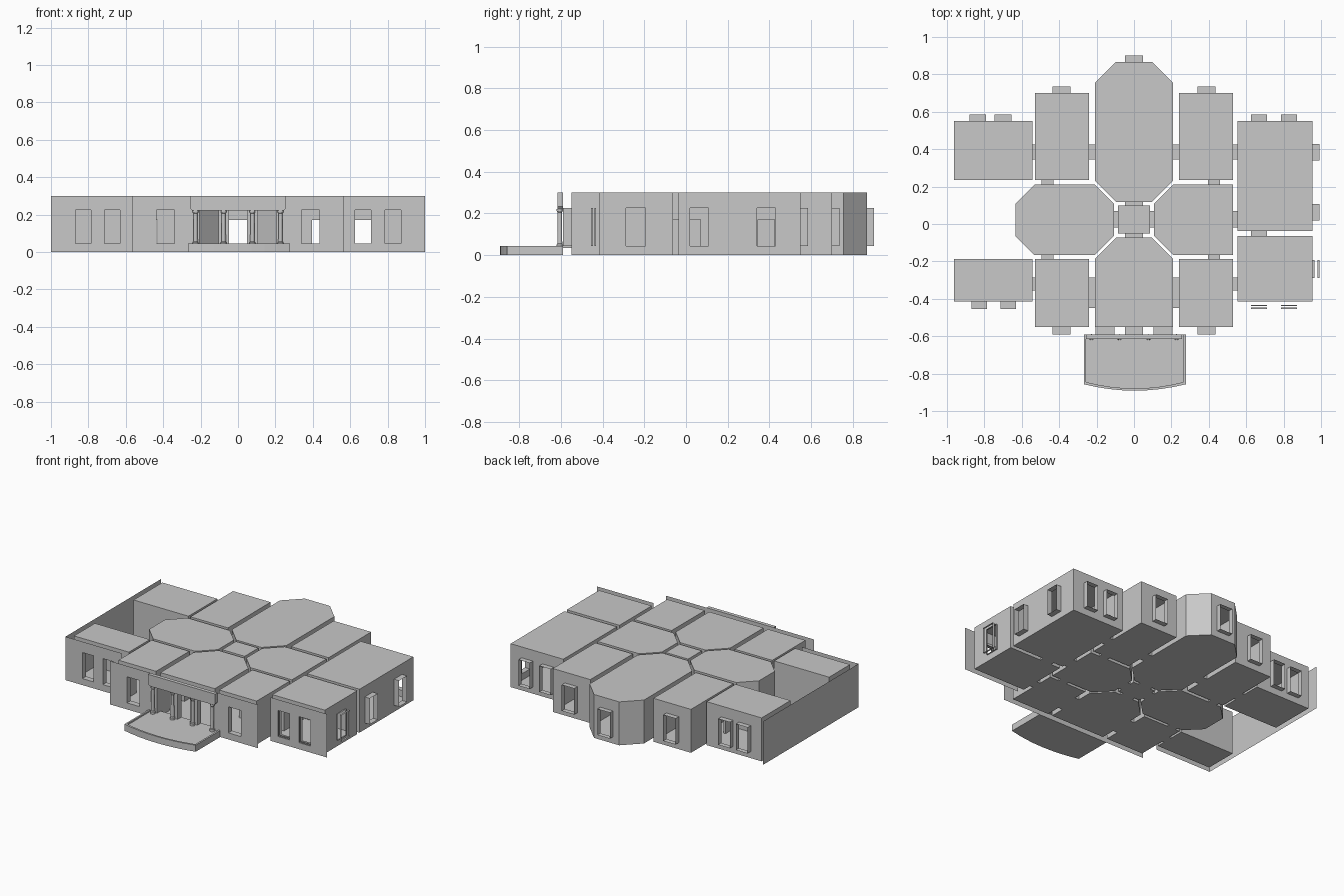
import bpy, bmesh, math
from mathutils import Vector

cube = bpy.data.objects.get("Cube")
if cube:
    bpy.data.objects.remove(cube)

stone = bpy.data.materials.new("grey_stone")
stone.use_nodes = True
GREY = (0.58, 0.58, 0.58, 1)
stone.diffuse_color = GREY
stone.node_tree.nodes["Principled BSDF"].inputs["Base Color"].default_value = GREY

TOP = 0.3
WINDOW = (0.045, 0.225)
DOOR = (0.0, 0.17)
ENTRY = (0.035, 0.222)
UP = Vector((0, 0, 1))


def make(name, build):
    bm = bmesh.new()
    build(bm)
    bmesh.ops.remove_doubles(bm, verts=bm.verts, dist=0.0001)
    mesh = bpy.data.meshes.new(name)
    bm.to_mesh(mesh)
    bm.free()
    mesh.materials.append(stone)
    obj = bpy.data.objects.new(name, mesh)
    bpy.context.collection.objects.link(obj)
    return obj


def face(bm, points):
    return bm.faces.new([bm.verts.new(p) for p in points])


# Openings: a short tunnel along one axis that also cuts every wall it meets
openings = []


def opening(name, axis, start, end, low, high, heights, slices=None):
    openings.append((axis, start, end, low, high, heights))

    def build(bm):
        z0, z1 = heights
        ring = [(low, z0), (high, z0), (high, z1), (low, z1)]
        for a, b in slices or [(start, end)]:
            for (s, z), (t, w) in zip(ring, ring[1:] + ring[:1]):
                quad = [(a, s, z), (a, t, w), (b, t, w), (b, s, z)]
                face(bm, [p if axis == "x" else (p[1], p[0], p[2]) for p in quad])
    make(name, build)


def wall(bm, p, q):
    """Upright panel from p to q, split around the openings that touch it."""
    p, q = Vector((*p, 0)), Vector((*q, 0))
    length = (q - p).length
    cuts = []
    for axis, start, end, low, high, heights in openings:
        i = 0 if axis == "x" else 1
        j = 1 - i
        if abs(p[i] - q[i]) > 0.001 or min(abs(p[i] - start), abs(p[i] - end)) > 0.002:
            continue
        span = sorted(((low - p[j]) / (q[j] - p[j]), (high - p[j]) / (q[j] - p[j])))
        if span[0] >= 0 and span[1] <= 1:
            cuts.append((span[0], span[1], heights))

    def panel(a, b, z0, z1):
        if (b - a) * length > 0.0005 and z1 - z0 > 0.0005:
            s, t = p.lerp(q, a), p.lerp(q, b)
            face(bm, [s + UP * z0, t + UP * z0, t + UP * z1, s + UP * z1])

    at = 0
    for a, b, (z0, z1) in sorted(cuts):
        panel(at, a, 0, TOP)
        panel(a, b, 0, z0)
        panel(a, b, z1, TOP)
        at = b
    panel(at, 1, 0, TOP)


def room(name, x0, y0, x1, y1, cut=0.0, corners=""):
    """Hollow room with any of its corners cut diagonally."""
    plan = []
    plan += [(x0, y0 + cut), (x0 + cut, y0)] if "sw" in corners else [(x0, y0)]
    plan += [(x1 - cut, y0), (x1, y0 + cut)] if "se" in corners else [(x1, y0)]
    plan += [(x1, y1 - cut), (x1 - cut, y1)] if "ne" in corners else [(x1, y1)]
    plan += [(x0 + cut, y1), (x0, y1 - cut)] if "nw" in corners else [(x0, y1)]

    def build(bm):
        for a, b in zip(plan, plan[1:] + plan[:1]):
            wall(bm, a, b)
        face(bm, [(x, y, TOP) for x, y in plan])
        face(bm, [(x, y, 0) for x, y in reversed(plan)])
    make(name, build)


# Plan lines shared by rooms and openings
W_OUT, W_IN, E_IN, E_OUT = -0.963, -0.543, 0.553, 0.955
SIDE_OUT, SIDE_IN, HALL = 0.528, 0.241, 0.208
N_WING, N_SIDE, N_HALL, N_LOW = 0.55, 0.70, 0.867, 0.235
S_WING, S_SIDE, S_TOP = -0.415, -0.55, -0.187
MID_N, MID_S = 0.211, -0.166
FRONT, WING_FRONT, EAST_FACE = -0.59, -0.455, 0.993

# Windows of the wings
for i, x in enumerate((-0.87, -0.715)):
    opening(f"front_left_window_{i}", "y", WING_FRONT, S_WING, x, x + 0.085, WINDOW)
for i, x in enumerate((-0.88, -0.745)):
    opening(f"back_left_window_{i}", "y", N_WING, 0.585, x, x + 0.09, WINDOW)
for i, x in enumerate((0.625, 0.785)):
    opening(f"front_right_window_{i}", "y", WING_FRONT, S_WING, x, x + 0.087, WINDOW,
            [(WING_FRONT, -0.446), (-0.439, -0.432)])
    opening(f"back_right_window_{i}", "y", N_WING, 0.585, x, x + 0.087, WINDOW)
for i, y in enumerate((0.02, 0.34)):
    opening(f"side_window_{i}", "x", E_OUT, EAST_FACE, y, y + 0.088, WINDOW)
opening("side_window_front", "x", E_OUT, EAST_FACE, -0.288, -0.193, WINDOW,
        [(E_OUT, 0.965), (0.98, EAST_FACE)])

# Windows and doorways repeated on both sides of the axis
for side, tag in ((-1, "west"), (1, "east")):
    def span(a, b):
        return sorted((side * a, side * b))
    wing = W_IN if side < 0 else E_IN
    opening(f"{tag}_front_window", "y", FRONT, S_SIDE, *span(0.34, 0.435), WINDOW)
    opening(f"{tag}_back_window", "y", N_SIDE, 0.735, *span(0.34, 0.435), WINDOW)
    link = span(0.43, 0.495) if side < 0 else span(0.395, 0.46)
    opening(f"{tag}_back_link", "y", MID_N, N_LOW, *link, DOOR)
    opening(f"{tag}_front_link", "y", S_TOP, MID_S, *link, DOOR)
    opening(f"{tag}_back_wing_door", "x", *sorted((wing, side * SIDE_OUT)), 0.345, 0.425, DOOR)
    opening(f"{tag}_front_wing_door", "x", *sorted((wing, side * SIDE_OUT)), -0.355, -0.287, DOOR)
    opening(f"{tag}_back_hall_door", "x", *span(HALL, SIDE_IN), 0.345, 0.425, DOOR)
    opening(f"{tag}_front_hall_door", "x", *span(HALL, SIDE_IN), -0.45, -0.287, DOOR)
    opening(f"{tag}_centre_door", "x", *span(0.086, 0.108), -0.02, 0.07, DOOR)
    opening(f"{tag}_entry", "y", FRONT, S_SIDE, *span(0.103, HALL - 0.002), ENTRY)

# Openings on the axis and in the right wing
opening("main_entry", "y", FRONT, S_SIDE, -0.048, 0.048, ENTRY)
opening("back_hall_window", "y", N_HALL, 0.9, -0.048, 0.048, WINDOW)
opening("back_centre_door", "y", 0.1, 0.118, -0.048, 0.048, DOOR)
opening("front_centre_door", "y", -0.072, -0.05, -0.048, 0.048, DOOR)
opening("right_wing_door", "y", -0.063, -0.037, 0.625, 0.712, DOOR)
opening("east_salon_door", "x", SIDE_OUT, E_IN, -0.02, 0.07, DOOR)

# Rooms
room("back_left_wing", W_OUT, N_LOW, W_IN, N_WING)
room("front_left_wing", W_OUT, S_WING, W_IN, S_TOP)
room("back_right_wing", E_IN, -0.037, E_OUT, N_WING)
room("front_right_wing", E_IN, S_WING, E_OUT, -0.063)
for side, tag in ((-1, "west"), (1, "east")):
    a, b = sorted((side * SIDE_OUT, side * SIDE_IN))
    room(f"{tag}_back_room", a, N_LOW, b, N_SIDE)
    room(f"{tag}_front_room", a, S_SIDE, b, S_TOP)
room("back_hall", -HALL, 0.118, HALL, N_HALL, 0.112, "sw se ne nw")
room("entry_hall", -HALL, S_SIDE, HALL, -0.072, 0.112, "ne nw")
room("west_salon", -0.634, MID_S, -0.108, MID_N, 0.102, "sw se ne nw")
room("east_salon", 0.108, MID_S, SIDE_OUT, MID_N, 0.102, "sw nw")
room("centre_lobby", -0.086, -0.05, 0.086, 0.1)

# Thin outer walls
STEP = 0.567
make("front_facade", lambda bm: wall(bm, (-STEP, FRONT), (STEP, FRONT)))
make("front_left_facade", lambda bm: wall(bm, (-1, WING_FRONT), (-STEP, WING_FRONT)))
make("front_right_facade", lambda bm: wall(bm, (STEP, WING_FRONT), (1, WING_FRONT)))
make("left_court_wall", lambda bm: wall(bm, (-1, 0.585), (-1, WING_FRONT)))


# Porch floor with a bowed front and a low kerb
def porch_plan(x0, x1, front):
    count = 8
    bow = [(x0 + (x1 - x0) * i / count,
            front - 0.034 * (1 - (2 * i / count - 1) ** 2)) for i in range(count + 1)]
    return [(x0, FRONT)] + bow + [(x1, FRONT)]


def build_porch(bm):
    outer, inner = porch_plan(-0.268, 0.277, -0.857), porch_plan(-0.256, 0.265, -0.845)
    kerb, floor = 0.045, 0.035
    face(bm, [(*p, 0) for p in reversed(outer)])
    face(bm, [(*p, floor) for p in inner])
    for i in range(len(outer) - 1):
        a, b, c, d = outer[i], outer[i + 1], inner[i + 1], inner[i]
        face(bm, [(*a, 0), (*b, 0), (*b, kerb), (*a, kerb)])
        face(bm, [(*a, kerb), (*b, kerb), (*c, kerb), (*d, kerb)])
        face(bm, [(*d, kerb), (*c, kerb), (*c, floor), (*d, floor)])


make("porch", build_porch)


# Beam over the columns
def build_beam(bm):
    half, low = 0.256, 0.222
    shape = [(-half, TOP), (-half, low + 0.012), (0.01 - half, low),
             (half - 0.01, low), (half, low + 0.012), (half, TOP)]
    front = face(bm, [(x, -0.615, z) for x, z in shape])
    moved = bmesh.ops.extrude_face_region(bm, geom=[front])["geom"]
    verts = [v for v in moved if isinstance(v, bmesh.types.BMVert)]
    bmesh.ops.translate(bm, verts=verts, vec=(0, FRONT + 0.615, 0))
    bmesh.ops.recalc_face_normals(bm, faces=bm.faces)


make("porch_beam", build_beam)


# Turned columns
def build_column(bm):
    profile = [(0.016, 0.035), (0.016, 0.05), (0.012, 0.055),
               (0.01, 0.205), (0.015, 0.212), (0.015, 0.222)]
    verts = [bm.verts.new((r, 0, z)) for r, z in profile]
    edges = [bm.edges.new(pair) for pair in zip(verts, verts[1:])]
    bmesh.ops.spin(bm, geom=verts + edges, cent=(0, 0, 0), axis=UP,
                   angle=math.tau, steps=12)


for i, x in enumerate((-0.227, -0.077, 0.077, 0.227)):
    make(f"column_{i}", build_column).location = (x, -0.605, 0)
